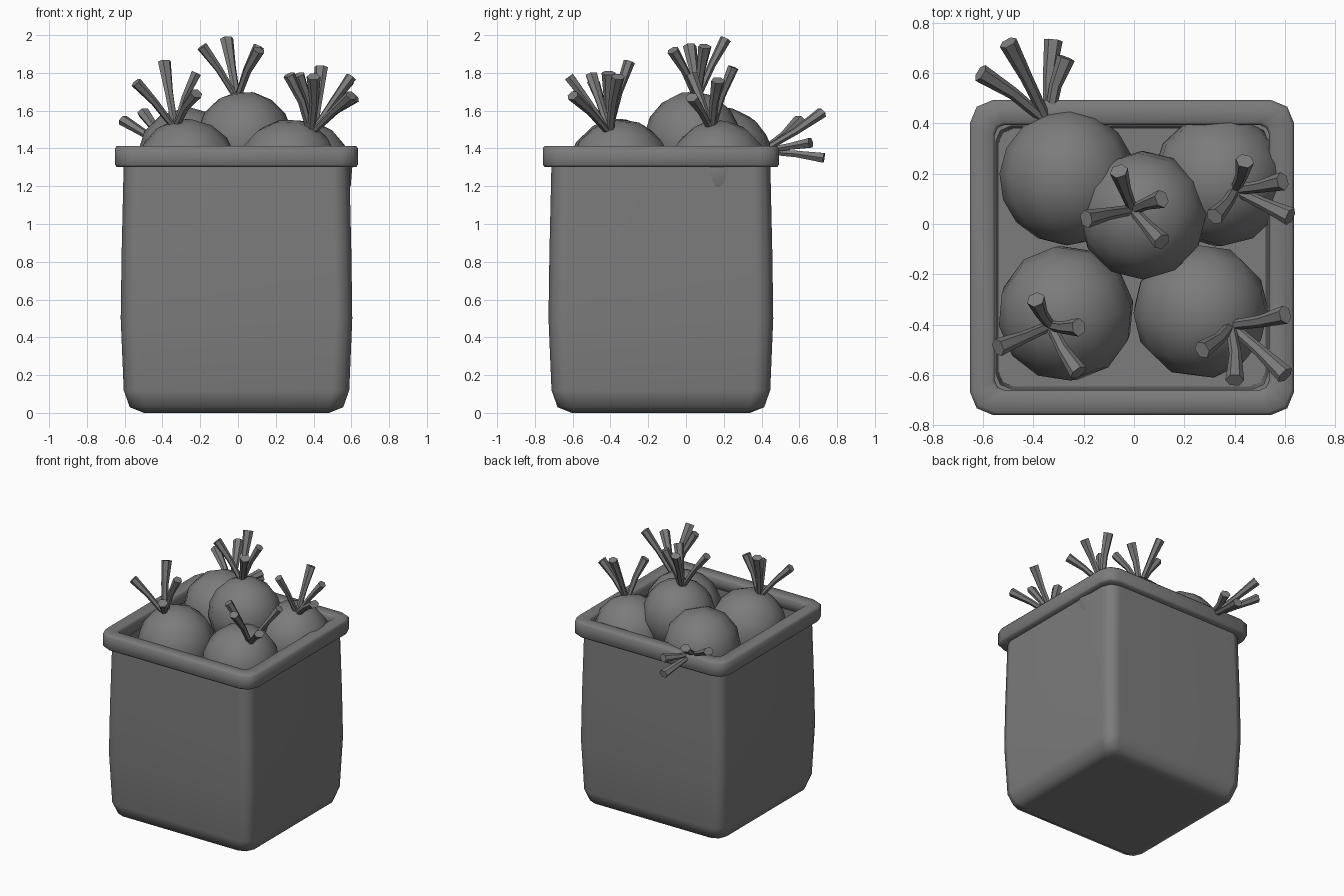
import bpy, bmesh
from math import pi, cos, sin, radians
from mathutils import Vector

if "Cube" in bpy.data.objects:
    bpy.data.objects.remove(bpy.data.objects["Cube"], do_unlink=True)

GREY = (0.2, 0.2, 0.2, 1)
grey = bpy.data.materials.new("plain grey")
grey.use_nodes = True
grey.diffuse_color = GREY
grey.node_tree.nodes["Principled BSDF"].inputs["Base Color"].default_value = GREY


def finish(name, bm, angle):
    """Turn a bmesh into a smooth-shaded object, sharp above the angle."""
    bmesh.ops.recalc_face_normals(bm, faces=bm.faces)
    mesh = bpy.data.meshes.new(name)
    bm.to_mesh(mesh)
    bm.free()
    mesh.materials.append(grey)
    for poly in mesh.polygons:
        poly.use_smooth = True
    mesh.set_sharp_from_angle(angle=radians(angle))
    obj = bpy.data.objects.new(name, mesh)
    bpy.context.collection.objects.link(obj)
    return obj


def loft(bm, rings, closed=False):
    """Skin a list of equal point rings; cap the ends unless closed."""
    loops = [[bm.verts.new(p) for p in ring] for ring in rings]
    pairs = list(zip(loops, loops[1:]))
    if closed:
        pairs.append((loops[-1], loops[0]))
    else:
        bm.faces.new(loops[0])
        bm.faces.new(loops[-1])
    for a, b in pairs:
        n = len(a)
        for i in range(n):
            j = (i + 1) % n
            bm.faces.new((a[i], a[j], b[j], b[i]))


def rounded_square(half, z, radius):
    """Ring with rounded corners, slightly narrower front to back."""
    hx, hy = half - radius, half - 0.018 - radius
    corners = [(1, 1), (-1, 1), (-1, -1), (1, -1)]
    ring = []
    for k, (sx, sy) in enumerate(corners):
        for step in range(3):
            a = (k + step / 2) * pi / 2
            ring.append(Vector((sx * hx + radius * cos(a) - 0.008,
                                sy * hy + radius * sin(a) - 0.133, z)))
    return ring


# Bulging hollow container: up the outside, then down the inside
body = bmesh.new()
loft(body, [rounded_square(*r) for r in (
    (0.49, 0, 0.06), (0.565, 0.03, 0.08), (0.597, 0.12, 0.09),
    (0.613, 0.5, 0.09), (0.608, 0.85, 0.09), (0.597, 1.33, 0.09),
    (0.54, 1.33, 0.06), (0.53, 0.1, 0.06))])
container = finish("container_body", body, 60)
container.modifiers.new("even shading", "WEIGHTED_NORMAL").keep_sharp = True

# Thick rim around the opening
edge = bmesh.new()
loft(edge, [rounded_square(*r) for r in (
    (0.635, 1.303, 0.09), (0.643, 1.315, 0.09), (0.643, 1.402, 0.09),
    (0.632, 1.414, 0.09), (0.555, 1.414, 0.04), (0.545, 1.402, 0.04),
    (0.545, 1.303, 0.04)
)], closed=True)
finish("container_rim", edge, 100)


def turnip(name, centre, radius, crown, tips):
    """Round root leaning towards its crown, with a tuft of cut stalks."""
    centre, crown = Vector(centre), Vector(crown)
    axis = (crown - centre).normalized()
    turn = axis.to_track_quat("Z", "Y").to_matrix().to_4x4()
    turn.translation = centre
    bm = bmesh.new()
    bmesh.ops.create_uvsphere(bm, u_segments=12, v_segments=8,
                              radius=radius, matrix=turn)
    finish(name + "_root", bm, 80)

    bm = bmesh.new()
    for tip in map(Vector, tips):
        start = crown - axis * 0.03
        middle = start.lerp(tip, 0.5) + axis * 0.02
        path = ((start, middle - start, 0.02), (middle, tip - start, 0.025),
                (tip, tip - middle, 0.037))
        rings = []
        for point, direction, size in path:
            q = direction.to_track_quat("Z", "Y")
            rings.append([point + q @ Vector((size * cos(i * pi / 3),
                                              size * 0.8 * sin(i * pi / 3), 0))
                          for i in range(6)])
        loft(bm, rings)
    finish(name + "_stalks", bm, 50)


turnip("middle_turnip", (0.035, 0.035, 1.445), 0.257, (-0.01, 0.06, 1.69),
       [(-0.19, 0.02, 1.94), (-0.06, 0.21, 1.98),
        (0.11, 0.1, 1.94), (0.11, -0.07, 1.92)])
turnip("front_right_turnip", (-0.27, -0.355, 1.285), 0.272, (-0.34, -0.41, 1.53),
       [(-0.54, -0.49, 1.75), (-0.39, -0.3, 1.86),
        (-0.22, -0.41, 1.8), (-0.22, -0.59, 1.69)])
turnip("front_left_turnip", (0.265, -0.345, 1.285), 0.27, (0.4, -0.41, 1.5),
       [(0.27, -0.5, 1.79), (0.4, -0.62, 1.78),
        (0.6, -0.36, 1.78), (0.6, -0.6, 1.68)])
turnip("back_left_turnip", (0.34, 0.175, 1.28), 0.268, (0.41, 0.13, 1.52),
       [(0.32, 0.03, 1.79), (0.44, 0.25, 1.83),
        (0.59, 0.17, 1.76), (0.62, 0.03, 1.67)])
turnip("back_right_turnip", (-0.265, 0.185, 1.35), 0.27, (-0.35, 0.43, 1.39),
       [(-0.61, 0.6, 1.55), (-0.5, 0.72, 1.59),
        (-0.32, 0.73, 1.35), (-0.27, 0.66, 1.43)])
